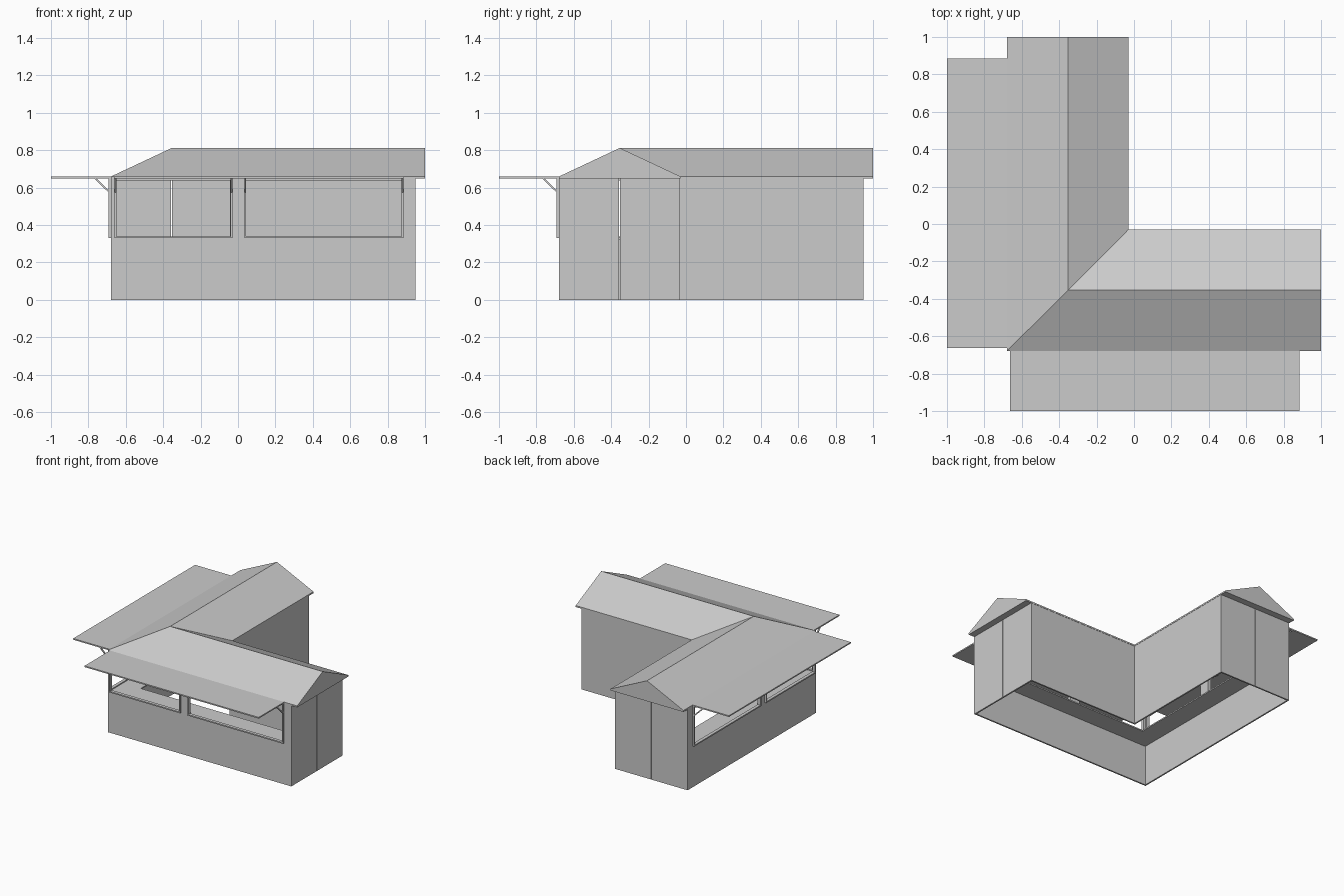
import bpy, bmesh
from mathutils import Vector

if "Cube" in bpy.data.objects:
    bpy.data.objects.remove(bpy.data.objects["Cube"])


def finish(name, bm):
    bmesh.ops.recalc_face_normals(bm, faces=bm.faces)
    me = bpy.data.meshes.new(name)
    bm.to_mesh(me)
    bm.free()
    ob = bpy.data.objects.new(name, me)
    bpy.context.collection.objects.link(ob)


def sweep_l(name, profile, end):
    """Sweep an (offset, z) profile along the L plan with a mitred corner."""
    bm = bmesh.new()
    sections = [[bm.verts.new(p) for p in pts] for pts in (
        [(end, t, z) for t, z in profile],
        [(t, t, z) for t, z in profile],
        [(t, end, z) for t, z in profile])]
    n = len(profile)
    for a, b in zip(sections, sections[1:]):
        for i in range(n):
            j = (i + 1) % n
            bm.faces.new((a[i], a[j], b[j], b[i]))
    bm.faces.new(sections[0])
    bm.faces.new(sections[2])
    finish(name, bm)


def prism(name, profile, x0, x1):
    """Extrude a (y, z) profile along x on the front arm, repeat on the left arm."""
    for side in ("front", "left"):
        bm = bmesh.new()
        rings = []
        for x in (x0, x1):
            rings.append([bm.verts.new((x, y, z) if side == "front" else (y, x, z))
                          for y, z in profile])
        n = len(profile)
        for i in range(n):
            j = (i + 1) % n
            bm.faces.new((rings[0][i], rings[0][j], rings[1][j], rings[1][i]))
        for r in rings:
            bm.faces.new(r)
        finish(side + "_" + name, bm)


def rect(y0, y1, z0, z1):
    return [(y0, z0), (y1, z0), (y1, z1), (y0, z1)]


OUT, INN, END = -0.678, -0.032, 0.948
TH = 0.012
SILL, TOP = 0.33, 0.65

# Mitred gable roof
sweep_l("roof", [(OUT, 0.648), (OUT, 0.66), (-0.354, 0.812),
                 (-0.03, 0.66), (-0.03, 0.648)], 1.0)

# Walls and counter following the L plan
sweep_l("lower_wall", rect(OUT, OUT + TH, 0, SILL), END)
sweep_l("back_wall", rect(INN - TH, INN, 0, TOP), END)
sweep_l("top_beam", rect(OUT, OUT + TH, 0.64, TOP), END)
sweep_l("counter", rect(OUT + 0.002, OUT + 0.17, SILL - 0.008, SILL + 0.002), END - TH)

# Two end panels with a narrow seam
mid = (OUT + INN) / 2
prism("end_panel_outer", rect(OUT, mid - 0.002, 0, TOP), END - TH, END)
prism("end_panel_inner", rect(mid + 0.002, INN, 0, TOP), END - TH, END)

# Wall pieces between and beside the windows
for name, x0, x1 in (("corner_post", OUT, -0.655), ("middle_post", -0.036, 0.036),
                     ("end_post", 0.88, END)):
    prism(name, rect(OUT, OUT + TH, SILL, TOP), x0, x1)

# Window frames and awning struts
W = 0.01
for tag, x0, x1 in (("a", -0.66, -0.03), ("b", 0.034, 0.884)):
    jamb = rect(OUT - 0.014, OUT + TH, SILL, TOP)
    strut = [(OUT - 0.012, 0.572), (OUT - 0.012, 0.585),
             (-0.76, 0.652), (-0.772, 0.652)]
    for end, x in (("start", x0), ("end", x1 - W)):
        prism("jamb_%s_%s" % (tag, end), jamb, x, x + W)
        prism("strut_%s_%s" % (tag, end), strut, x, x + W)
    prism("sill_" + tag, rect(OUT - 0.014, OUT + TH, SILL, SILL + W), x0, x1)
    prism("head_" + tag, rect(OUT - 0.014, OUT + TH, 0.638, 0.648), x0, x1)

# Flat raised awnings
prism("awning", rect(-1.0, OUT + 0.005, 0.65, 0.66), -0.662, 0.884)
